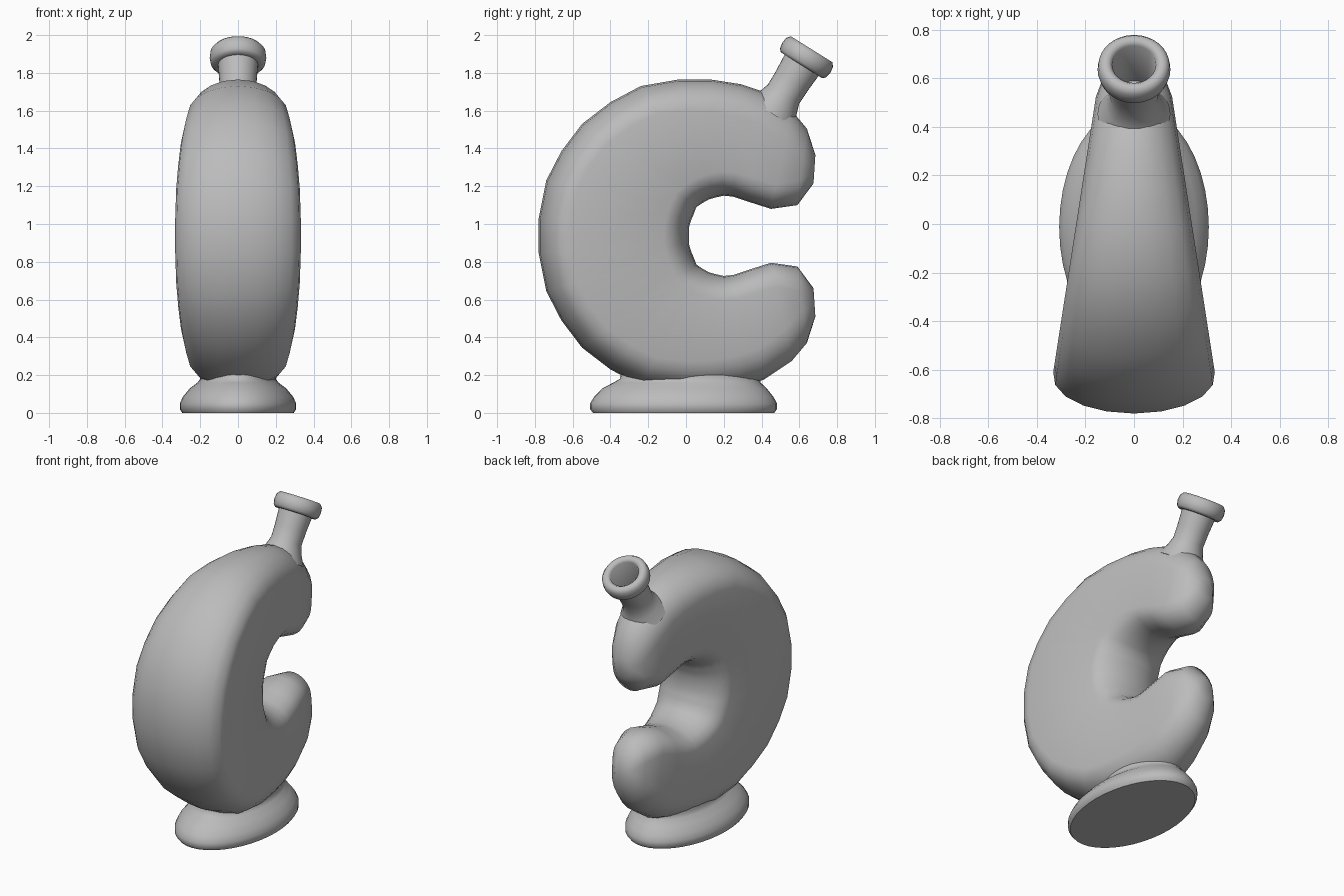
import bpy, bmesh
from math import cos, sin, pi, sqrt, atan2
from mathutils import Vector, Matrix

cube = bpy.data.objects.get("Cube")
if cube:
    bpy.data.objects.remove(cube)

grey = bpy.data.materials.new("plain_grey")
grey.use_nodes = True
tone = (0.5, 0.5, 0.5, 1)
grey.diffuse_color = tone
grey.node_tree.nodes["Principled BSDF"].inputs["Base Color"].default_value = tone


def loft(name, rings, matrix=Matrix(), sharp=0.9):
    """Skin a list of equal-length closed rings and cap both ends."""
    bm = bmesh.new()
    rows = [[bm.verts.new(matrix @ Vector(p)) for p in ring] for ring in rings]
    n = len(rows[0])
    for a, b in zip(rows, rows[1:]):
        for k in range(n):
            bm.faces.new((a[k], a[(k + 1) % n], b[(k + 1) % n], b[k]))
    bm.faces.new(rows[0])
    bm.faces.new(rows[-1])
    bmesh.ops.recalc_face_normals(bm, faces=bm.faces)
    mesh = bpy.data.meshes.new(name)
    bm.to_mesh(mesh)
    bm.free()
    mesh.materials.append(grey)
    obj = bpy.data.objects.new(name, mesh)
    bpy.context.collection.objects.link(obj)
    bpy.ops.object.select_all(action='DESELECT')
    obj.select_set(True)
    bpy.context.view_layer.objects.active = obj
    bpy.ops.object.shade_smooth_by_angle(angle=sharp)
    return obj


def ellipse(rx, ry, z, cy=0.0, n=40):
    return [(rx * cos(2 * pi * k / n), cy + ry * sin(2 * pi * k / n), z) for k in range(n)]


def half_width(y):
    return 0.238 - 0.155 * y


def section(outer, inner, scale):
    """Flat-sided ring with elliptical crowns at the outer and inner edge."""
    o, i = Vector(outer), Vector(inner)
    length = (o - i).length
    along = (o - i) / length
    ring = []
    steps = 10
    for edge, sign, depth in ((o, 1, 0.17), (i, -1, 0.13)):
        depth = min(depth, length * 0.48)
        for k in range(steps + 1):
            t = pi * k / steps
            p = edge - along * sign * depth * (1 - sin(t))
            ring.append((sign * cos(t) * half_width(p.x) * scale, p.x, p.y))
    return ring


# Body: outer and inner edge points (y, z) and width scale, upper half
MID = 0.9375
half = [
    ((0.685, 1.365), (0.675, 1.215), 0.45),
    ((0.64, 1.505), (0.59, 1.10), 0.85),
    ((0.56, 1.60), (0.45, 1.08), 1),
    ((0.41, 1.70), (0.34, 1.115), 1),
    ((0.29, 1.74), (0.25, 1.145), 1),
    ((0.13, 1.765), (0.20, 1.15), 1),
    ((-0.04, 1.765), (0.155, 1.14), 1),
    ((-0.24, 1.73), (0.12, 1.13), 1),
    ((-0.40, 1.645), (0.085, 1.11), 1),
    ((-0.55, 1.53), (0.055, 1.09), 1),
    ((-0.66, 1.385), (0.04, 1.05), 1),
    ((-0.74, 1.23), (0.027, 1.02), 1),
    ((-0.78, 1.03), (0.015, 0.98), 1),
]


def flip(p):
    return (p[0], 2 * MID - p[1])


full = half + [(flip(o), flip(i), s) for o, i, s in reversed(half)]
loft("curved_body", [section(*s) for s in full], sharp=1.3)

# Oval foot: half width, half depth, height, centre y
foot = [
    (0.295, 0.48, 0, -0.013), (0.308, 0.495, 0.02, -0.013),
    (0.308, 0.495, 0.05, -0.013), (0.292, 0.475, 0.085, -0.012),
    (0.255, 0.435, 0.13, -0.008), (0.215, 0.39, 0.16, 0.005),
    (0.20, 0.37, 0.18, 0.02), (0.20, 0.365, 0.21, 0.02),
]
loft("oval_foot", [ellipse(*r) for r in foot])

# Tilted neck with a thick lip and a hollow bore: radius, distance from the lip
neck = [
    (0.15, -0.40), (0.115, -0.335), (0.097, -0.28), (0.099, -0.20),
    (0.106, -0.10), (0.13, -0.10), (0.144, -0.085), (0.15, -0.055),
    (0.146, -0.02), (0.13, 0), (0.105, 0), (0.09, -0.015), (0.086, -0.28),
]
tilt = Matrix.Translation((0, 0.665, 1.925)) @ Matrix.Rotation(-atan2(0.53, 0.848), 4, 'X')
loft("neck_and_lip", [ellipse(r, r, t, n=32) for r, t in neck], tilt, sharp=1.2)
